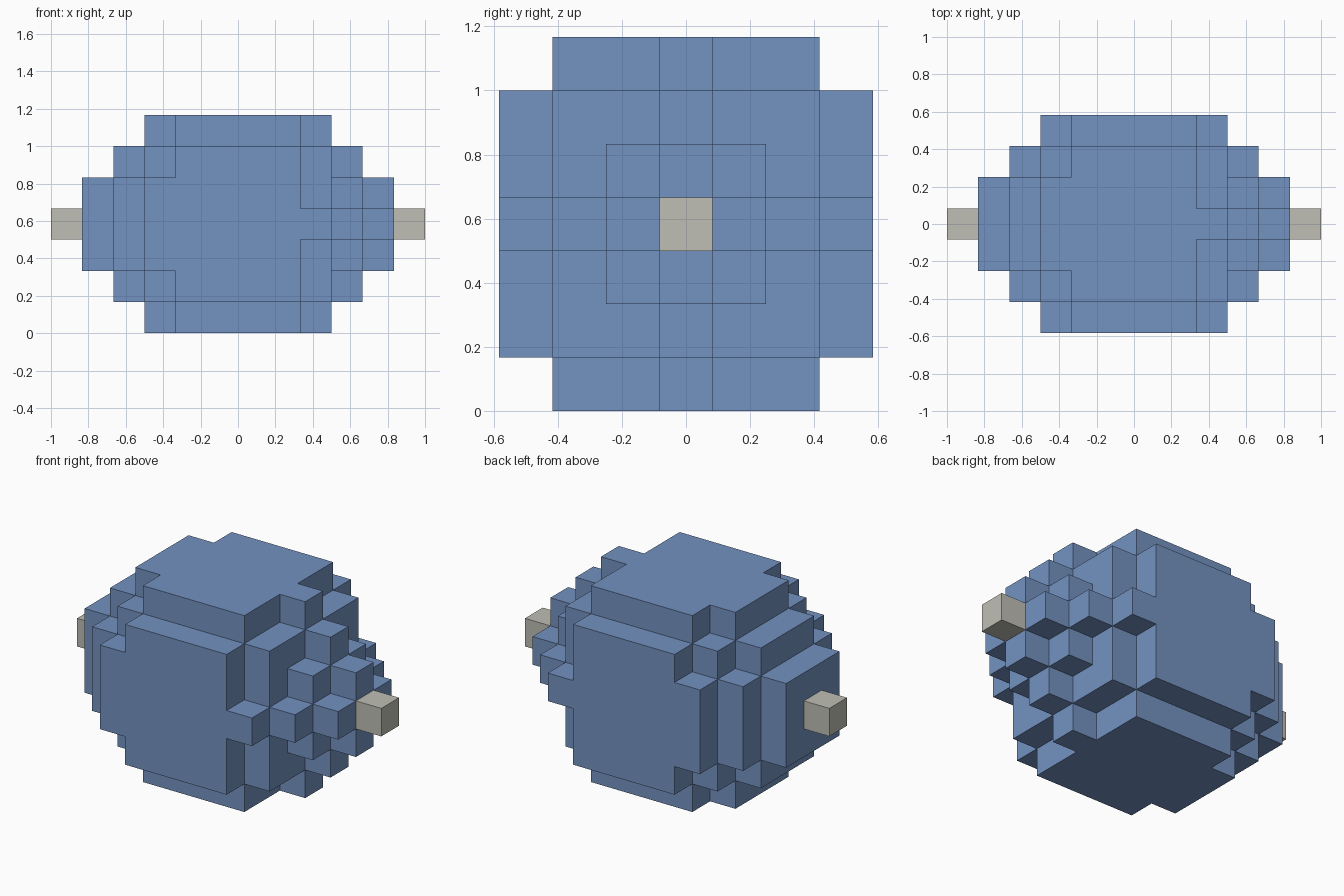
import bpy
import bmesh
import math
from mathutils import Vector

cube = bpy.data.objects.get("Cube")
if cube:
    bpy.data.objects.remove(cube, do_unlink=True)

CELL = 1 / 6  # edge length of one block


def make_material(name, color):
    mat = bpy.data.materials.new(name)
    mat.use_nodes = True
    mat.diffuse_color = (*color, 1)
    mat.node_tree.nodes["Principled BSDF"].inputs["Base Color"].default_value = (*color, 1)
    return mat


blue = make_material("soft blue", (0.174, 0.287, 0.533))
grey = make_material("warm grey", (0.521, 0.515, 0.462))

# Cross-sections along x: width in blocks of each row, symmetric about the centre
CORE = [5, 7, 7, 7, 7, 7, 5]
SECTIONS = {
    -5: [3, 3, 3],
    -4: [3, 5, 5, 5, 3],
    -3: [3, 5, 7, 7, 7, 5, 3],
    -2: CORE, -1: CORE, 0: CORE, 1: CORE,
    2: [1, 5, 5, 7, 5, 5, 1],
    3: [1, 3, 5, 3, 1],
    4: [1, 3, 1],
}


def section_cells(x, widths):
    half = len(widths) // 2
    return {(x, y, row - half)
            for row, w in enumerate(widths)
            for y in range(-(w // 2), w // 2 + 1)}


def build_blocks(name, cells, occupied, mat):
    """Skin a set of blocks, leaving out faces shared with a neighbour."""
    bm = bmesh.new()
    for cell in sorted(cells):
        centre = Vector((cell[0] + 0.5, cell[1], cell[2] + 3.5))
        for axis in range(3):
            for sign in (-1, 1):
                step = [0, 0, 0]
                step[axis] = sign
                if tuple(c + s for c, s in zip(cell, step)) in occupied:
                    continue
                n = Vector(step)
                u = Vector((0, 0, 0))
                u[(axis + 1) % 3] = 1
                v = n.cross(u)
                corners = [centre + (n + a * u + b * v) * 0.5
                           for a, b in ((-1, -1), (1, -1), (1, 1), (-1, 1))]
                bm.faces.new([bm.verts.new(p * CELL) for p in corners])
    bmesh.ops.remove_doubles(bm, verts=bm.verts, dist=0.001)
    # Merge the flat areas into large faces
    bmesh.ops.dissolve_limit(bm, angle_limit=math.radians(1),
                             verts=bm.verts, edges=bm.edges)
    mesh = bpy.data.meshes.new(name)
    bm.to_mesh(mesh)
    bm.free()
    mesh.materials.append(mat)
    obj = bpy.data.objects.new(name, mesh)
    bpy.context.collection.objects.link(obj)
    return obj


# Stepped body and the single block at each end
body = set().union(*(section_cells(x, w) for x, w in SECTIONS.items()))
left_tip = {(5, 0, 0)}
right_tip = {(-6, 0, 0)}
everything = body | left_tip | right_tip

build_blocks("stepped_body", body, everything, blue)
build_blocks("left_tip", left_tip, everything, grey)
build_blocks("right_tip", right_tip, everything, grey)
